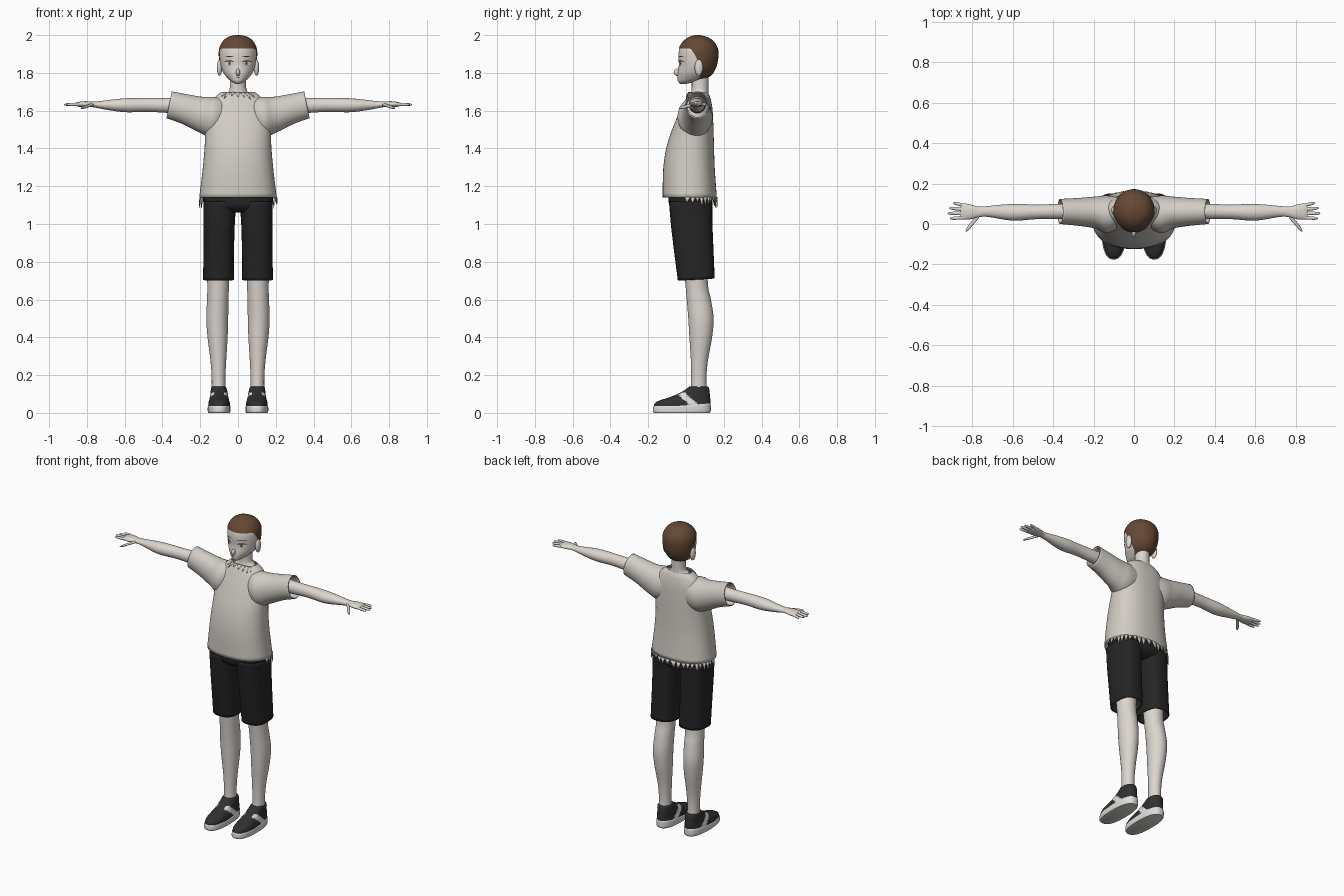
import bpy
import bmesh
import random
from math import sin, cos, pi, radians

random.seed(4)
cube = bpy.data.objects.get("Cube")
if cube:
    bpy.data.objects.remove(cube, do_unlink=True)


def material(name, r, g, b):
    mat = bpy.data.materials.new(name)
    mat.use_nodes = True
    mat.diffuse_color = (r, g, b, 1)
    shader = mat.node_tree.nodes["Principled BSDF"]
    shader.inputs["Base Color"].default_value = (r, g, b, 1)
    shader.inputs["Roughness"].default_value = 0.8
    return mat


SKIN = material("pale skin", .72, .67, .63)
CLOTH = material("off white cloth", .64, .6, .55)
HAIR = material("brown hair", .13, .065, .035)
BLACK = material("black cloth", .018, .018, .019)
LEATHER = material("charcoal leather", .03, .03, .031)
WHITE = material("white rubber", .74, .72, .69)
AMBER = material("amber iris", .55, .28, .08)
INK = material("dark lash", .02, .016, .015)


def build(name, verts, faces, mats, mirror=False, solid=0):
    """Make an object from points and faces, smooth it, add modifiers."""
    mesh = bpy.data.meshes.new(name)
    mesh.from_pydata(verts, [], faces)
    bm = bmesh.new()
    bm.from_mesh(mesh)
    bmesh.ops.recalc_face_normals(bm, faces=bm.faces)
    bm.to_mesh(mesh)
    bm.free()
    obj = bpy.data.objects.new(name, mesh)
    bpy.context.collection.objects.link(obj)
    for mat in mats:
        mesh.materials.append(mat)
    bpy.ops.object.select_all(action="DESELECT")
    obj.select_set(True)
    bpy.context.view_layer.objects.active = obj
    bpy.ops.object.shade_smooth_by_angle(angle=radians(50))
    if solid:
        mod = obj.modifiers.new("thickness", "SOLIDIFY")
        mod.thickness = solid
        mod.offset = -1
    if mirror:
        obj.modifiers.new("mirror", "MIRROR")
    return obj


# A ring is (height, centre, half width, front, back) along an axis.
def dense(rings, steps=5):
    """Smooth the rings with a Catmull-Rom spline."""
    out = []
    for i in range(len(rings) - 1):
        p = [rings[max(0, min(len(rings) - 1, i + k))] for k in (-1, 0, 1, 2)]
        for s in range(steps):
            t = s / steps
            out.append([b + t / 2 * (c - a + t * (2 * a - 5 * b + 4 * c - d
                        + t * (3 * (b - c) + d - a))) for a, b, c, d in zip(*p)])
    return out + [list(rings[-1])]


def at(rings, h):
    """Ring at one height."""
    pts = sorted(dense(rings))
    for lo, hi in zip(pts, pts[1:]):
        if h <= hi[0]:
            t = max(0, (h - lo[0]) / max(hi[0] - lo[0], 1e-6))
            return [a + (b - a) * t for a, b in zip(lo, hi)]
    return pts[-1]


def point(ring, a, power=2, axis="z", grow=0):
    h, u, ru, front, back = ring
    s, c = sin(a), cos(a)
    su = abs(s) ** (2 / power) * (1 if s > 0 else -1)
    sv = abs(c) ** (2 / power) * (1 if c > 0 else -1)
    u += su * (ru + grow)
    v = (front + back) / 2 - sv * ((back - front) / 2 + grow)
    return (u, v, h) if axis == "z" else (h, u, v)


def grid_faces(rows, n):
    return [(r * n + i, r * n + (i + 1) % n, (r + 1) * n + (i + 1) % n, (r + 1) * n + i)
            for r in range(rows - 1) for i in range(n)]


def loft(name, rings, mats, axis="z", power=2, caps=True, n=36, warp=None, **opts):
    rows = dense(rings)
    verts = [point(r, 2 * pi * i / n, power, axis) for r in rows for i in range(n)]
    if warp:
        verts = [warp(*v) for v in verts]
    faces = grid_faces(len(rows), n)
    if caps:
        faces += [tuple(range(n)), tuple(range(len(verts) - n, len(verts)))]
    return build(name, verts, faces, mats, **opts)


# Head, with the hair as a shell that follows it down to the hairline
HEAD = [(1.742, 0, .012, -.03, .0), (1.755, 0, .036, -.042, .06),
        (1.775, 0, .058, -.045, .115), (1.8, 0, .077, -.044, .142),
        (1.84, 0, .092, -.038, .16), (1.89, 0, .098, -.04, .168),
        (1.93, 0, .095, -.034, .164), (1.965, 0, .077, -.012, .142),
        (1.987, 0, .048, .018, .108), (1.996, 0, .012, .05, .072)]
loft("head", HEAD, [SKIN])


def hairline(a):
    d = abs(pi - a) / pi        # 1 at the forehead, 0 at the nape
    ease = min(1, max(0, (d - .28) / .38))
    return 1.757 + .173 * ease * ease * (3 - 2 * ease)


n, rows, verts = 64, 24, []
for r in range(rows):
    for i in range(n):
        a = 2 * pi * i / n
        z = 1.996 - (1.996 - hairline(a)) * (r / (rows - 1)) ** 1.6
        x, y, z = point(at(HEAD, z), a, grow=.004)
        verts.append((x, y, z + .004 * (1 - r / (rows - 1))))
build("hair", verts, grid_faces(rows, n) + [tuple(range(n))], [HAIR])

loft("neck", [(1.62, 0, .09, .02, .125), (1.685, 0, .068, .025, .12),
              (1.71, 0, .045, .03, .118), (1.8, 0, .042, .03, .12)], [SKIN])


def ball(name, centre, size, mat, mirror=False):
    loft(name, [(centre[2] + size[2] * sin(t), centre[0], size[0] * cos(t),
                 centre[1] - size[1] * cos(t), centre[1] + size[1] * cos(t))
                for t in [radians(k) for k in range(-88, 90, 22)]],
         [mat], n=20, mirror=mirror)


ball("ears", (.098, .068, 1.828), (.014, .022, .043), SKIN, True)
ball("nose", (0, -.043, 1.803), (.011, .022, .02), SKIN)


def face_plate(name, x, z, rx, rz, mat, lift=.002, bend=0, mirror=True):
    """Thin oval lying on the front of the face."""
    verts = []
    for k in range(20):
        px, pz = x + rx * cos(k * pi / 10), z + rz * sin(k * pi / 10)
        pz -= bend * ((px - x) / rx) ** 2
        _, _, half, front, back = at(HEAD, pz)
        drop = 1 - (1 - min(1, (px / half) ** 2)) ** .5
        verts.append((px, front + drop * (back - front) / 2 - lift, pz))
    build(name, verts, [tuple(range(20))], [mat], mirror=mirror)


face_plate("eye_whites", .046, 1.85, .022, .011, WHITE)
face_plate("irises", .045, 1.85, .009, .011, AMBER, .003)
face_plate("pupils", .045, 1.85, .004, .006, INK, .004)
face_plate("upper_lashes", .047, 1.864, .026, .003, INK, .004, .006)
face_plate("brows", .045, 1.887, .026, .002, INK, .002, .004)
face_plate("mouth", 0, 1.774, .012, .0015, INK, mirror=False)

# Shirt: body, one loft for both sleeves, and torn edges
TORSO = [(1.14, 0, .205, -.124, .163), (1.3, 0, .186, -.12, .152),
         (1.42, 0, .176, -.1, .148), (1.52, 0, .172, -.066, .145),
         (1.61, 0, .16, -.027, .14), (1.665, 0, .128, .0, .13),
         (1.69, 0, .1, .014, .12), (1.7, 0, .085, .02, .112)]
loft("shirt_body", TORSO, [CLOTH], power=2.3, caps=False, n=64, solid=.006)

half_sleeve = [(.12, .048, .092, 1.46, 1.672), (.19, .057, .078, 1.485, 1.673),
               (.28, .06, .068, 1.53, 1.687), (.365, .062, .062, 1.56, 1.702)]
sleeves = ([(-x, *rest) for x, *rest in reversed(half_sleeve)]
           + [(0, .07, .05, 1.5, 1.655)] + half_sleeve)
loft("shirt_sleeves", sleeves, [CLOTH], axis="x", caps=False, solid=.006,
     warp=lambda x, y, z: (x * (1 + (1.63 - z) * .55), y, z))


def torn_edge(name, top, start, end, count, shortest, longest, mat, follow, grow):
    """Row of ragged points hanging from the shirt."""
    verts, faces = [], []
    step = radians(end - start) / count
    for k in range(count):
        a = radians(start) + k * step
        drop = random.uniform(shortest, longest)
        tip = at(TORSO, top - drop) if follow else at(TORSO, top)
        tip[0] = top - drop
        lean = random.uniform(.3, .7)
        verts += [point(at(TORSO, top), a, 2.3, grow=grow),
                  point(at(TORSO, top), a + step, 2.3, grow=grow),
                  point(tip, a + lean * step, 2.3, grow=grow + .002)]
        faces.append((3 * k, 3 * k + 1, 3 * k + 2))
    build(name, verts, faces, [mat], solid=.003)


torn_edge("torn_hem", 1.142, 82, 278, 22, .025, .062, CLOTH, False, 0)
torn_edge("torn_neckline", 1.697, -48, 48, 7, .018, .036, SKIN, True, .004)

# Arms and hands
loft("arms", [(.2, .06, .045, 1.585, 1.675), (.36, .062, .038, 1.588, 1.667),
              (.48, .06, .036, 1.594, 1.667), (.6, .058, .041, 1.592, 1.665),
              (.72, .062, .027, 1.609, 1.652), (.765, .06, .026, 1.618, 1.648),
              (.81, .06, .037, 1.618, 1.65), (.845, .062, .04, 1.621, 1.646),
              (.858, .062, .036, 1.626, 1.641)], [SKIN], axis="x", mirror=True)


def finger(name, x0, y0, x1, y1, z1, wide):
    rings = []
    for t, size in ((0, 1), (.5, .95), (.85, .75), (1, .15)):
        z = 1.634 + (z1 - 1.634) * t
        rings.append((x0 + (x1 - x0) * t, y0 + (y1 - y0) * t, wide * size,
                      z - .0085 * size, z + .0085 * size))
    loft(name, rings, [SKIN], axis="x", n=14, mirror=True)


for k, (label, reach) in enumerate(zip(("little", "ring", "middle", "index"),
                                       (.895, .915, .922, .91))):
    finger(label + "_fingers", .84, .092 - .02 * k, reach, .105 - .026 * k, 1.632, .009)
finger("thumbs", .765, .045, .832, -.035, 1.612, .015)

# Shorts: hips and two open legs with a hem that rises at the back
loft("shorts_hips", [(1.06, 0, .06, -.05, .1), (1.085, 0, .165, -.083, .137),
                     (1.12, 0, .184, -.092, .14), (1.17, 0, .18, -.09, .14)],
     [BLACK], power=2.6)
loft("shorts_legs", [(1.12, .096, .088, -.09, .139), (1.0, .1, .083, -.08, .14),
                     (.85, .102, .081, -.062, .146), (.705, .103, .082, -.043, .152)],
     [BLACK], power=2.6, caps=False, mirror=True, solid=.006,
     warp=lambda x, y, z: (x, y, z + (y - .05) * .14 * min(1, 1.12 - z)))

# Legs
loft("legs", [(.95, .105, .068, -.03, .12), (.7, .105, .058, -.005, .115),
              (.6, .107, .057, .004, .132), (.5, .11, .058, .012, .146),
              (.4, .108, .053, .018, .138), (.27, .104, .041, .026, .115),
              (.17, .103, .036, .027, .108), (.08, .102, .04, .02, .115)],
     [SKIN], mirror=True)

# Shoes: rubber sole, upper with a pale side panel
loft("shoe_soles", [(.0, .1, .056, -.17, .126), (.008, .1, .06, -.175, .131),
                    (.03, .1, .06, -.174, .131), (.037, .1, .057, -.17, .128)],
     [WHITE], power=2.5, n=48, mirror=True,
     warp=lambda x, y, z: (x, y, z * (1 + max(0, y + .05) * 2)))
upper = loft("shoe_uppers", [(.025, .1, .057, -.17, .128), (.05, .1, .057, -.166, .129),
                             (.066, .1, .053, -.14, .129), (.08, .1, .05, -.095, .128),
                             (.1, .1, .046, -.045, .126), (.12, .101, .043, -.008, .124),
                             (.135, .102, .04, .012, .12), (.14, .102, .034, .02, .112)],
             [LEATHER, WHITE], power=2.4, n=96, mirror=True)
for face in upper.data.polygons:
    x, y, z = face.center
    band = abs(y - .045 + (z - .04) * 1.1)
    if z < .108 and band < .024 and abs(face.normal.x) > .4:
        face.material_index = 1
